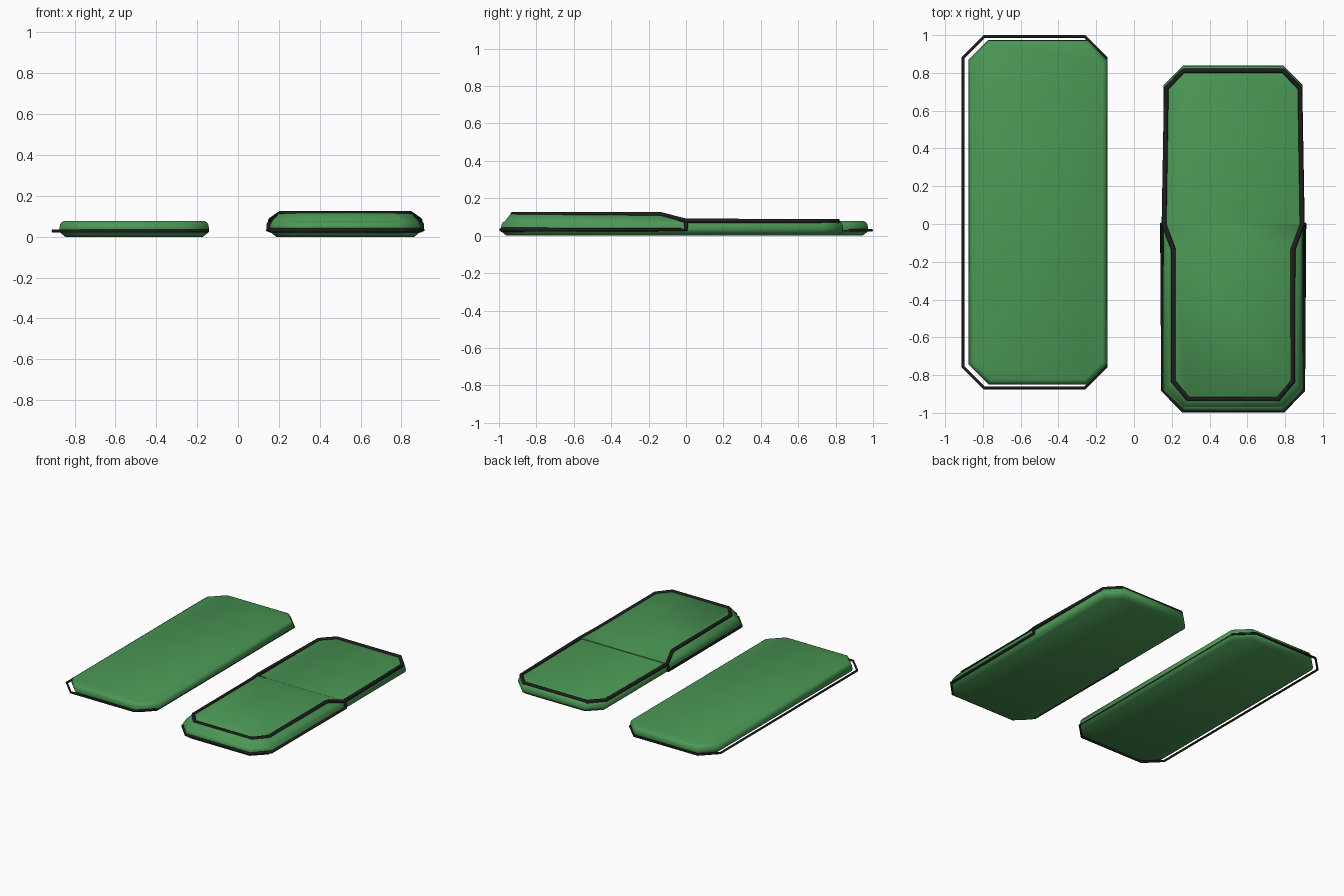
import bpy, bmesh, math

if "Cube" in bpy.data.objects:
    bpy.data.objects.remove(bpy.data.objects["Cube"])


def material(name, rgb):
    m = bpy.data.materials.new(name)
    m.diffuse_color = (*rgb, 1)
    m.use_nodes = True
    m.node_tree.nodes["Principled BSDF"].inputs["Base Color"].default_value = m.diffuse_color
    return m


GREEN = material("green", (0.07, 0.31, 0.09))
BLACK = material("black", (0.013, 0.013, 0.014))


def octagon(hx, hy, cut):
    """Rectangle outline with cut corners."""
    return [(hx, -hy + cut), (hx, hy - cut), (hx - cut, hy), (-hx + cut, hy),
            (-hx, hy - cut), (-hx, -hy + cut), (-hx + cut, -hy), (hx - cut, -hy)]


def loft(name, levels, at):
    """Skin closed rings of equal length, capped at both ends."""
    bm = bmesh.new()
    rings = [[bm.verts.new(p) for p in lv] for lv in levels]
    n = len(rings[0])
    for a, b in zip(rings, rings[1:]):
        for i in range(n):
            j = (i + 1) % n
            bm.faces.new((a[i], a[j], b[j], b[i]))
    bm.faces.new(rings[0][::-1])
    bm.faces.new(rings[-1])
    bmesh.ops.recalc_face_normals(bm, faces=bm.faces)
    me = bpy.data.meshes.new(name)
    bm.to_mesh(me)
    bm.free()
    me.materials.append(GREEN)
    ob = bpy.data.objects.new(name, me)
    ob.location = at
    bpy.context.collection.objects.link(ob)
    bpy.ops.object.select_all(action='DESELECT')
    ob.select_set(True)
    bpy.context.view_layer.objects.active = ob
    bpy.ops.object.shade_smooth_by_angle(angle=math.radians(50))
    return ob


def slab(name, hx, hy, at):
    profile = [(0.03, 0), (0.005, 0.02), (0, 0.035), (0.004, 0.06), (0.012, 0.072), (0.025, 0.078)]
    loft(name, [[(x, y, z) for x, y in octagon(hx - d, hy - d, 0.105 - 0.4 * d)]
                for d, z in profile], at)


def tube(name, pts, radius, at, closed):
    """Black trim following a polyline."""
    cu = bpy.data.curves.new(name, 'CURVE')
    cu.dimensions = '3D'
    cu.bevel_depth = radius
    cu.bevel_resolution = 1
    cu.use_fill_caps = True
    sp = cu.splines.new('POLY')
    sp.points.add(len(pts) - 1)
    for p, co in zip(sp.points, pts):
        p.co = (*co, 1)
    sp.use_cyclic_u = closed
    cu.materials.append(BLACK)
    ob = bpy.data.objects.new(name, cu)
    ob.location = at
    bpy.context.collection.objects.link(ob)
    bpy.ops.object.select_all(action='DESELECT')
    ob.select_set(True)
    bpy.context.view_layer.objects.active = ob
    bpy.ops.object.convert(target='MESH')


def mirrored(half):
    """Extend right-hand points with their left-hand copies."""
    return half + [(-x, y, z) for x, y, z in reversed(half)]


# Left piece: plain slab with a loose rim
slab("left_slab", 0.367, 0.912, (-0.508, 0.0625, 0))
tube("left_rim", [(x, y, 0.028) for x, y in octagon(0.379, 0.93, 0.112)],
     0.008, (-0.527, 0.0625, 0), True)

# Right piece: full-length slab
C = (0.525, 0, 0)
slab("right_slab", 0.368, 0.915, (0.525, -0.075, 0))

# Raised front shell with sloping back edge
loft("raised_shell", [mirrored(h) for h in (
    [(0.37, 0, 0.035), (0.372, -0.88, 0.035), (0.27, -0.985, 0.035)],
    [(0.367, 0, 0.06), (0.366, -0.878, 0.06), (0.267, -0.978, 0.06)],
    [(0.358, 0, 0.083), (0.352, -0.865, 0.085), (0.256, -0.963, 0.085)],
    [(0.312, -0.135, 0.117), (0.322, -0.835, 0.117), (0.24, -0.938, 0.117)])], C)

# Trim around the top edge, stepping down at the middle
tube("top_trim", mirrored([(0.265, 0.812, 0.078), (0.354, 0.718, 0.078),
                           (0.366, 0.0, 0.08), (0.316, -0.135, 0.115),
                           (0.316, -0.833, 0.115), (0.237, -0.927, 0.115)]), 0.013, C, True)

# Trim around the front base, rising at both sides
tube("base_trim", mirrored([(0.362, 0, 0.085), (0.376, 0, 0.06), (0.377, 0, 0.032),
                            (0.372, -0.88, 0.032), (0.268, -0.988, 0.032)]), 0.011, C, False)
